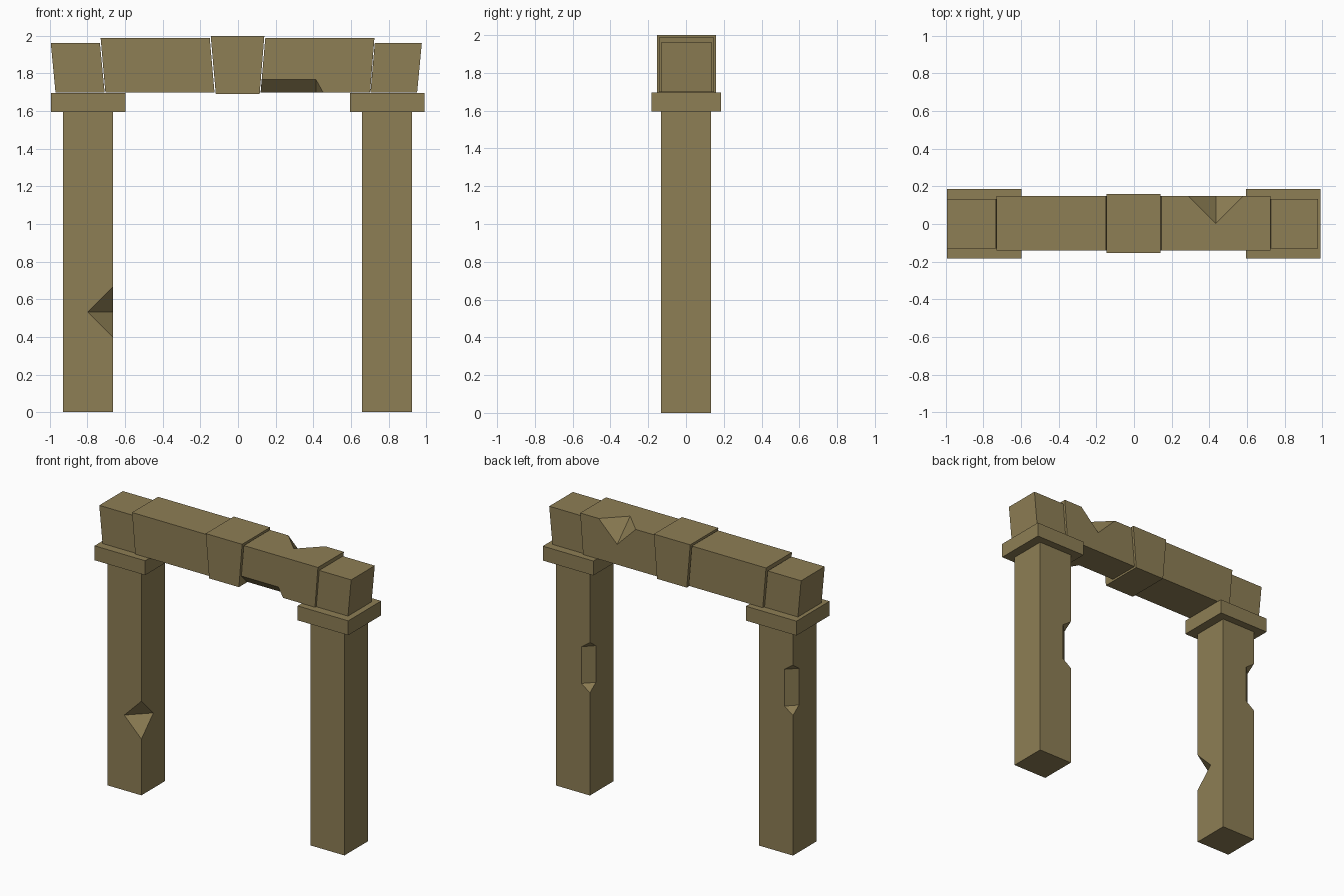
import bpy, bmesh
from mathutils import Vector

if "Cube" in bpy.data.objects:
    bpy.data.objects.remove(bpy.data.objects["Cube"])

stone = bpy.data.materials.new("sandstone")
stone.diffuse_color = (0.27, 0.21, 0.09, 1)
stone.use_nodes = True
stone.node_tree.nodes["Principled BSDF"].inputs["Base Color"].default_value = stone.diffuse_color


def hull(name, points):
    """Convex flat-faced solid around the given points."""
    bm = bmesh.new()
    for p in points:
        bm.verts.new(p)
    bmesh.ops.convex_hull(bm, input=bm.verts[:])
    bmesh.ops.dissolve_limit(bm, angle_limit=0.01, verts=bm.verts[:], edges=bm.edges[:])
    bmesh.ops.recalc_face_normals(bm, faces=bm.faces[:])
    me = bpy.data.meshes.new(name)
    bm.to_mesh(me)
    bm.free()
    me.materials.append(stone)
    ob = bpy.data.objects.new(name, me)
    bpy.context.collection.objects.link(ob)
    return ob


def block(name, bottom, top, z, y):
    """Block whose x range may differ between bottom and top."""
    return hull(name, [(x, yy, zz) for xs, zz in ((bottom, z[0]), (top, z[1]))
                       for x in xs for yy in y])


def chip(ob, centre, axis, r, flat, tip):
    """Knock a diamond-section chip out of an edge running along the axis."""
    c = Vector(centre)
    unit = [Vector([float(i == k) for i in range(3)]) for k in range(3)]
    a = unit.pop(axis)
    pts = [c + a * tip, c - a * tip]
    for s in ((-flat, flat) if flat else (0,)):
        pts += [c + a * s + u * d for u in unit for d in (-r, r)]
    cutter = hull("chip_cutter", pts)
    cutter.hide_render = True
    mod = ob.modifiers.new("chip", 'BOOLEAN')
    mod.operation = 'DIFFERENCE'
    mod.solver = 'EXACT'
    mod.object = cutter
    bpy.context.view_layer.objects.active = ob
    bpy.ops.object.modifier_apply(modifier=mod.name)
    bpy.data.objects.remove(cutter)


# Pillars and their capitals
pillars = []
for side, cx in (("left", -0.797), ("right", 0.793)):
    xs = (cx - 0.133, cx + 0.133)
    pillars.append(block(side + "_pillar", xs, xs, (0, 1.598), (-0.132, 0.132)))
    xs = (cx - 0.198, cx + 0.198)
    block(side + "_capital", xs, xs, (1.595, 1.697), (-0.183, 0.186))

# Lintel stones with slanted joints
block("left_end_stone", (-0.97, -0.709), (-0.995, -0.734), (1.70, 1.963), (-0.13, 0.134))
block("left_lintel", (-0.705, -0.125), (-0.73, -0.15), (1.70, 1.988), (-0.142, 0.148))
block("keystone", (-0.118, 0.115), (-0.145, 0.14), (1.69, 2.0), (-0.154, 0.16))
lintel = block("right_lintel", (0.12, 0.702), (0.145, 0.725), (1.70, 1.988), (-0.142, 0.148))
block("right_end_stone", (0.704, 0.952), (0.727, 0.977), (1.70, 1.963), (-0.13, 0.134))

# Weathered chips
chip(pillars[0], (-0.664, -0.132, 0.532), 2, 0.134, 0, 0.134)
chip(pillars[0], (-0.93, 0.132, 1.17), 2, 0.067, 0.13, 0.178)
chip(pillars[1], (0.66, 0.132, 0.905), 2, 0.067, 0.13, 0.178)
chip(lintel, (0.435, 0.148, 1.988), 0, 0.145, 0, 0.145)
chip(lintel, (0.20, -0.142, 1.70), 0, 0.067, 0.215, 0.252)
